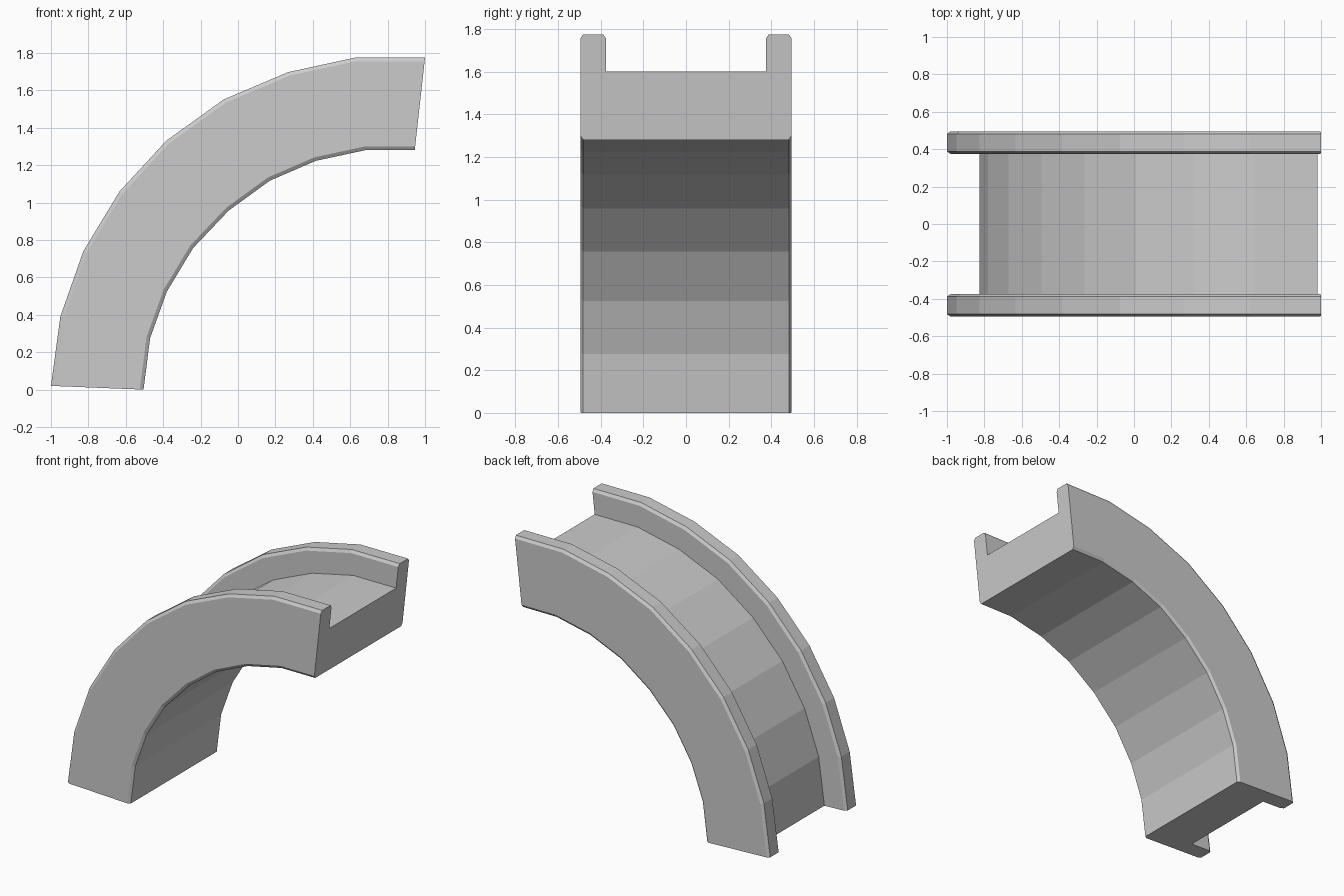
import bpy
import bmesh

if "Cube" in bpy.data.objects:
    bpy.data.objects.remove(bpy.data.objects["Cube"])

# Stations along the bend: (inner x, inner z, outer x, outer z)
stations = [
    (-0.505, 0.0, -1.0, 0.02),
    (-0.47, 0.275, -0.95, 0.39),
    (-0.38, 0.525, -0.827, 0.74),
    (-0.24, 0.757, -0.633, 1.06),
    (-0.05, 0.957, -0.382, 1.332),
    (0.17, 1.117, -0.075, 1.552),
    (0.415, 1.223, 0.267, 1.697),
    (0.68, 1.28, 0.625, 1.775),
    (0.945, 1.28, 1.0, 1.775),
]

# Half of the channel section: (y, fraction of thickness), chamfered edges
half = [(0.482, 0.0), (0.495, 0.04), (0.495, 0.96), (0.482, 1.0),
        (0.388, 1.0), (0.375, 0.96), (0.375, 0.648)]
section = half + [(-y, t) for y, t in reversed(half)]

# Sweep the section through the stations
bm = bmesh.new()
rings = [[bm.verts.new((ix + (ox - ix) * t, y, iz + (oz - iz) * t))
          for y, t in section] for ix, iz, ox, oz in stations]
n = len(section)
for a, b in zip(rings, rings[1:]):
    for i in range(n):
        j = (i + 1) % n
        bm.faces.new((a[i], a[j], b[j], b[i]))

# End caps
bm.faces.new(rings[0])
bm.faces.new(rings[-1])
bmesh.ops.recalc_face_normals(bm, faces=bm.faces)

mesh = bpy.data.meshes.new("curved_channel")
bm.to_mesh(mesh)
bm.free()
bpy.context.collection.objects.link(bpy.data.objects.new("curved_channel", mesh))
